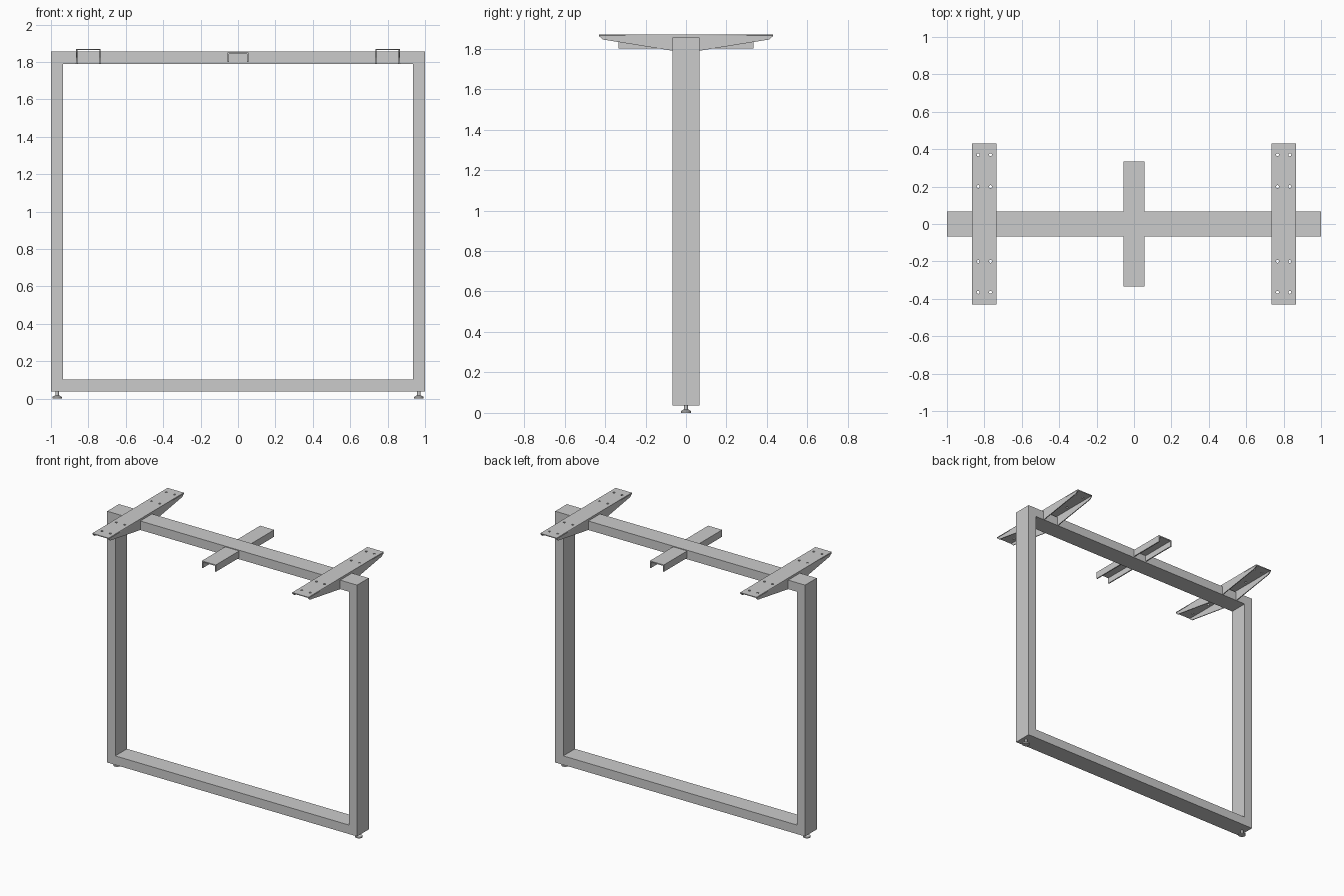
import bpy, bmesh, math
from mathutils import Matrix, Vector

if "Cube" in bpy.data.objects:
    bpy.data.objects.remove(bpy.data.objects["Cube"])

T = 0.006          # sheet thickness
HALF_D = 0.067     # half depth of the tubes
TUBE = 0.065       # tube width
Z0, Z1 = 0.037, 1.855


def finish(name, bm):
    bmesh.ops.remove_doubles(bm, verts=bm.verts, dist=1e-5)
    bmesh.ops.recalc_face_normals(bm, faces=bm.faces)
    me = bpy.data.meshes.new(name)
    bm.to_mesh(me)
    bm.free()
    ob = bpy.data.objects.new(name, me)
    bpy.context.collection.objects.link(ob)
    return ob


def add_box(bm, x, y, z):
    centre = Vector([(a + b) / 2 for a, b in (x, y, z)])
    size = [b - a for a, b in (x, y, z)] + [1]
    bmesh.ops.create_cube(bm, size=1, matrix=Matrix.Translation(centre) @ Matrix.Diagonal(size))


def box(name, x, y, z):
    bm = bmesh.new()
    add_box(bm, x, y, z)
    return finish(name, bm)


def add_plate(bm, loops, matrix):
    """Flat sheet from outline loops; inner loops become holes."""
    cu = bpy.data.curves.new("sheet", 'CURVE')
    cu.dimensions, cu.fill_mode, cu.extrude = '2D', 'BOTH', T / 2
    for loop in loops:
        s = cu.splines.new('POLY')
        s.points.add(len(loop) - 1)
        for p, (u, v) in zip(s.points, loop):
            p.co = (u, v, 0, 1)
        s.use_cyclic_u = True
    ob = bpy.data.objects.new("sheet", cu)
    bpy.context.collection.objects.link(ob)
    dg = bpy.context.evaluated_depsgraph_get()
    me = bpy.data.meshes.new_from_object(ob.evaluated_get(dg))
    me.transform(matrix)
    bm.from_mesh(me)
    bpy.data.objects.remove(ob)
    bpy.data.curves.remove(cu)
    bpy.data.meshes.remove(me)


def circle(cx, cy, r, n=12):
    return [(cx + r * math.cos(2 * math.pi * i / n), cy + r * math.sin(2 * math.pi * i / n))
            for i in range(n)]


def bracket(name, cx):
    """Tapered downward channel, notched over the top beam."""
    bm = bmesh.new()
    w, l, top = 0.065, 0.43, 1.87
    holes = [circle(sx * 0.033, y, 0.008) for sx in (-1, 1) for y in (-0.365, -0.2, 0.2, 0.37)]
    add_plate(bm, [[(-w, -l), (w, -l), (w, l), (-w, l)]] + holes,
              Matrix.Translation((cx, 0, top - T / 2)))
    half = [(l, top - T), (l, 1.862), (0.41, 1.845), (HALF_D, 1.79), (HALF_D, Z1)]
    outline = half + [(-y, z) for y, z in reversed(half)]
    # local (u, v, n) -> world (y, z, x)
    turn = Matrix(((0, 0, 1, 0), (1, 0, 0, 0), (0, 1, 0, 0), (0, 0, 0, 1)))
    for s in (-1, 1):
        add_plate(bm, [outline], Matrix.Translation((cx + s * (w - T / 2), 0, 0)) @ turn)
    finish(name, bm)


def foot(name, cx):
    """Lathed levelling foot."""
    profile = [(0, 0), (0.025, 0), (0.025, 0.009), (0.013, 0.016),
               (0.009, 0.017), (0.009, Z0), (0, Z0)]
    bm = bmesh.new()
    vs = [bm.verts.new((r, 0, z)) for r, z in profile]
    es = [bm.edges.new(p) for p in zip(vs, vs[1:])]
    bmesh.ops.spin(bm, geom=vs + es, cent=(0, 0, 0), axis=(0, 0, 1),
                   angle=2 * math.pi, steps=24)
    ob = finish(name, bm)
    ob.location.x = cx
    bpy.ops.object.select_all(action='DESELECT')
    ob.select_set(True)
    bpy.context.view_layer.objects.active = ob
    bpy.ops.object.shade_smooth_by_angle(angle=math.radians(25))


# rectangular frame
depth = (-HALF_D, HALF_D)
inner = 1 - TUBE
box("top_beam", (-inner, inner), depth, (Z1 - TUBE, Z1))
box("bottom_beam", (-inner, inner), depth, (Z0, Z0 + TUBE))

# posts, top brackets and feet on both sides
for side, s in (("left", -1), ("right", 1)):
    box(side + "_post", sorted((s * inner, s)), depth, (Z0, Z1))
    bracket(side + "_bracket", s * 0.8)
    foot(side + "_foot", s * 0.967)

# centre channel arms, open below
for side, s in (("front", -1), ("back", 1)):
    y = sorted((s * HALF_D, s * 0.333))
    t, zb, zt, w = 0.008, 1.80, 1.85, 0.056
    section = [(-w, zb), (-w, zt), (w, zt), (w, zb),
               (w - t, zb), (w - t, zt - t), (t - w, zt - t), (t - w, zb)]
    bm = bmesh.new()
    f = bm.faces.new([bm.verts.new((x, y[0], z)) for x, z in section])
    new = bmesh.ops.extrude_face_region(bm, geom=[f], use_keep_orig=True)["geom"]
    bmesh.ops.translate(bm, vec=(0, y[1] - y[0], 0),
                        verts=[g for g in new if isinstance(g, bmesh.types.BMVert)])
    finish(side + "_centre_arm", bm)
